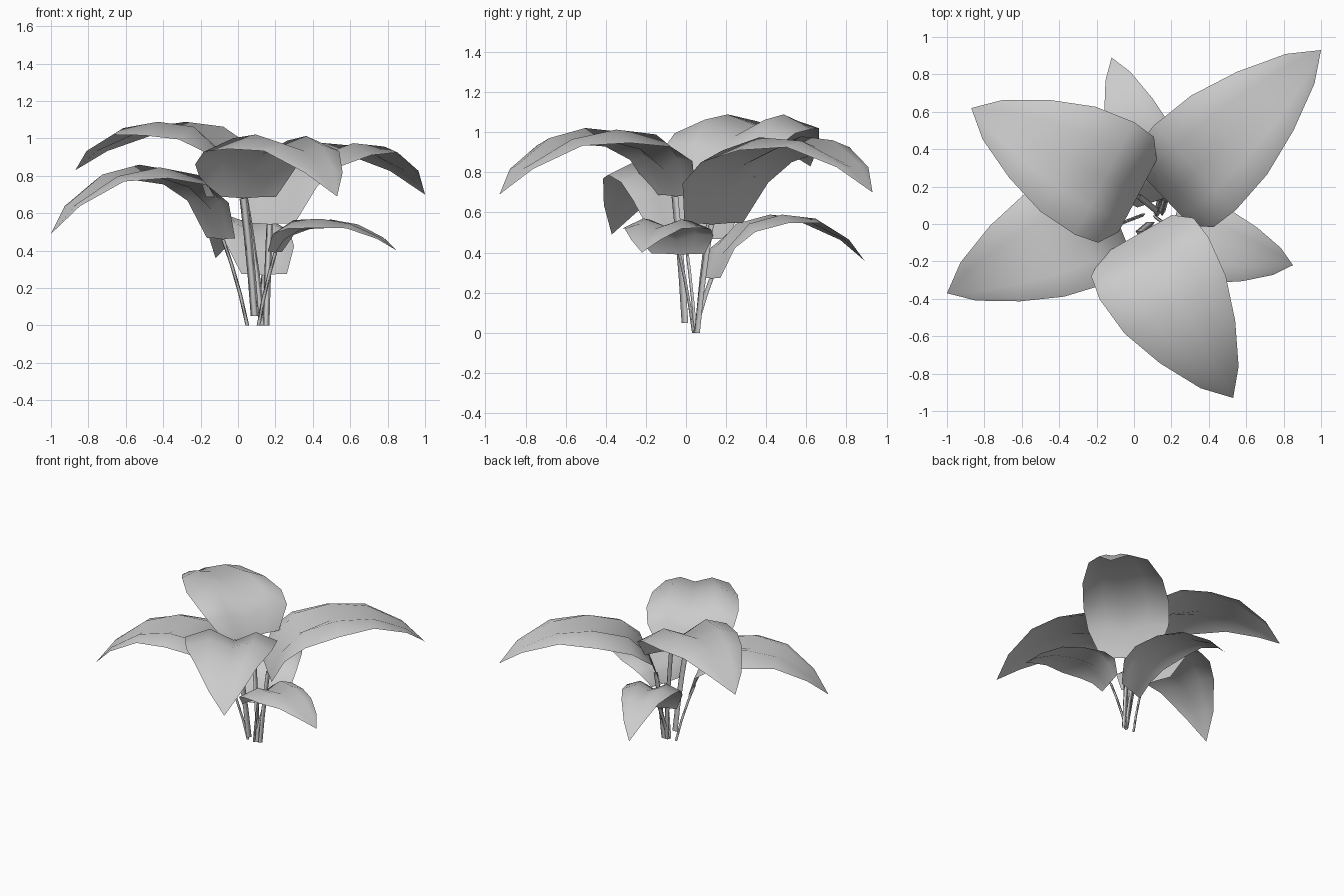
import bpy
import bmesh
from mathutils import Vector

if "Cube" in bpy.data.objects:
    bpy.data.objects.remove(bpy.data.objects["Cube"], do_unlink=True)

grey = bpy.data.materials.new("plain_light_grey")
grey.use_nodes = True
colour = (0.6, 0.6, 0.6, 1)
grey.diffuse_color = colour
grey.node_tree.nodes["Principled BSDF"].inputs["Base Color"].default_value = colour

# Shared blade rows: position along blade, arch, half width, edge lift, fold lift
ROWS = [
    (0.0, 0.0, 0.64, 0.03, 0.03),
    (0.07, 0.48, 0.94, 0.14, 0.18),
    (0.20, 0.83, 1.0, 0.04, 0.24),
    (0.42, 1.0, 0.93, -0.06, 0.17),
    (0.65, 0.88, 0.69, 0.0, 0.15),
    (0.87, 0.46, 0.35, 0.0, 0.12),
    (1.0, 0.0, 0.0, 0.0, 0.0),
]
ACROSS = (-1, -0.5, 0, 0.5, 1)


def finish(name, bm):
    mesh = bpy.data.meshes.new(name)
    bm.to_mesh(mesh)
    bm.free()
    mesh.materials.append(grey)
    obj = bpy.data.objects.new(name, mesh)
    bpy.context.collection.objects.link(obj)
    for poly in mesh.polygons:
        poly.use_smooth = True


def make_leaf(name, base, tip, arch, right, left):
    """Arched blade with a sunken midrib and gull-wing cross-section."""
    base, tip = Vector(base), Vector(tip)
    span = tip - base
    flat = Vector((span.x, span.y, 0))
    side = Vector((0, 0, 1)).cross(flat.normalized())
    bm = bmesh.new()
    grid = []
    for t, rise, width, edge, fold in ROWS:
        row = []
        for s in ACROSS:
            half = (left if s > 0 else right) * width
            p = base + span * t + side * (s * half)
            p.z += arch * rise
            if abs(s) == 1:
                p.z += edge * half
            elif s:
                p.z += fold * half
            row.append(bm.verts.new(p))
        grid.append(row)
    for a, b in zip(grid, grid[1:]):
        for j in range(len(ACROSS) - 1):
            bm.faces.new((a[j], b[j], b[j + 1], a[j + 1]))
    bmesh.ops.remove_doubles(bm, verts=bm.verts, dist=0.001)
    finish(name, bm)


def make_stem(name, foot, top, radius):
    """Slim three-sided stalk that bends outward near the top."""
    foot, top = Vector(foot), Vector(top)
    bm = bmesh.new()
    rings = []
    for t in (0, 0.35, 0.7, 1):
        centre = foot.lerp(top, t)
        bend = (t * t - t) * 0.3
        centre.x += (top.x - foot.x) * bend
        centre.y += (top.y - foot.y) * bend
        ring = []
        for dx, dy in ((-1, 0.5), (1, 0.5), (0, -1)):
            ring.append(bm.verts.new(centre + Vector((dx, dy, 0)) * radius))
        rings.append(ring)
    for a, b in zip(rings, rings[1:]):
        for j in range(3):
            k = (j + 1) % 3
            bm.faces.new((a[j], b[j], b[k], a[k]))
    bmesh.ops.recalc_face_normals(bm, faces=bm.faces)
    finish(name, bm)


# name, stem foot, blade base, blade tip, arch, right and left half width, stem radius
PLANTS = [
    ("back_right", (0.13, 0.06, 0), (0.02, 0.15, 0.77), (-0.87, 0.62, 0.83), 0.24, 0.34, 0.34, 0.018),
    ("back_left", (0.15, 0.06, 0), (0.17, 0.13, 0.54), (1, 0.93, 0.7), 0.32, 0.30, 0.33, 0.018),
    ("front", (0.09, 0, 0.05), (0.03, -0.05, 0.68), (0.53, -0.93, 0.69), 0.28, 0.36, 0.31, 0.022),
    ("low_right", (0.05, 0.05, 0), (-0.08, 0, 0.46), (-1, -0.37, 0.49), 0.33, 0.36, 0.27, 0.01),
    ("low_left", (0.11, 0.04, 0), (0.2, -0.03, 0.39), (0.85, -0.22, 0.4), 0.14, 0.23, 0.2, 0.01),
    ("low_back", (0.12, 0.05, 0), (0.14, 0.13, 0.27), (-0.12, 0.89, 0.36), 0.25, 0.2, 0.2, 0.015),
]
for name, foot, base, tip, arch, right, left, radius in PLANTS:
    make_leaf(name + "_leaf", base, tip, arch, right, left)
    make_stem(name + "_stem", foot, base, radius)
